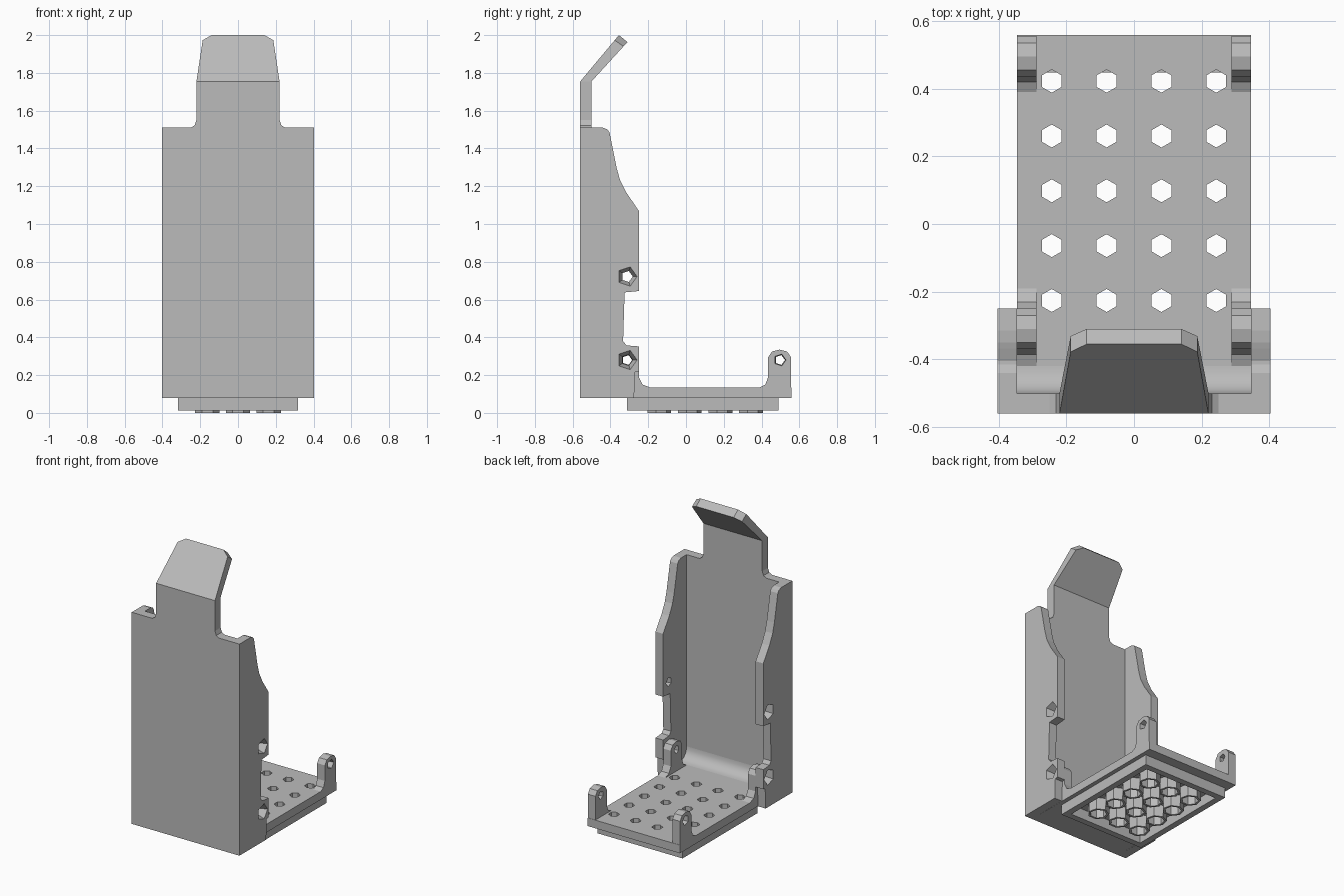
import bpy, bmesh, math
from mathutils import Matrix, Vector

if "Cube" in bpy.data.objects:
    bpy.data.objects.remove(bpy.data.objects["Cube"], do_unlink=True)

grey = bpy.data.materials.new("light_grey")
grey.use_nodes = True
grey.diffuse_color = (0.5, 0.5, 0.5, 1)
grey.node_tree.nodes["Principled BSDF"].inputs["Base Color"].default_value = grey.diffuse_color


def finish(name, bm):
    bmesh.ops.recalc_face_normals(bm, faces=bm.faces)
    mesh = bpy.data.meshes.new(name)
    bm.to_mesh(mesh)
    bm.free()
    mesh.materials.append(grey)
    obj = bpy.data.objects.new(name, mesh)
    bpy.context.collection.objects.link(obj)
    return obj


def loft(name, ring_a, ring_b):
    """Solid between two matching outlines."""
    bm = bmesh.new()
    a = [bm.verts.new(p) for p in ring_a]
    b = [bm.verts.new(p) for p in ring_b]
    bm.faces.new(a)
    bm.faces.new(b[::-1])
    for i in range(len(a)):
        j = (i + 1) % len(a)
        bm.faces.new((a[i], b[i], b[j], a[j]))
    return finish(name, bm)


def side_prism(name, profile, x0, x1):
    """Extrude a (y, z) profile along x."""
    return loft(name, [(x0, y, z) for y, z in profile], [(x1, y, z) for y, z in profile])


def box(name, x, y0, y1, z0, z1):
    return side_prism(name, [(y0, z0), (y1, z0), (y1, z1), (y0, z1)], -x, x)


def cones(name, spots, axis, r1, r2, depth, sides):
    """Several cones or cylinders in one mesh, pointing along axis."""
    bm = bmesh.new()
    turn = Vector((0, 0, 1)).rotation_difference(Vector(axis)).to_matrix().to_4x4()
    for p in spots:
        bmesh.ops.create_cone(bm, cap_ends=True, segments=sides, radius1=r1, radius2=r2,
                              depth=depth, matrix=Matrix.Translation(p) @ turn)
    return finish(name, bm)


def cut(obj, cutter):
    mod = obj.modifiers.new("cut", "BOOLEAN")
    mod.operation = "DIFFERENCE"
    mod.solver = "EXACT"
    mod.object = cutter
    cutter.hide_render = True
    bpy.context.view_layer.objects.active = obj
    bpy.ops.object.modifier_apply(modifier=mod.name)
    bpy.data.objects.remove(cutter, do_unlink=True)


# Back panel with a filleted step up to the tongue
half = [(0.4, 0.08), (0.4, 1.51), (0.25, 1.51), (0.23, 1.522), (0.22, 1.55), (0.22, 1.755)]
outline = half + [(-x, z) for x, z in reversed(half)]
loft("back_panel", [(x, -0.56, z) for x, z in outline], [(x, -0.5, z) for x, z in outline])

# Tongue tip, leaning inwards with clipped corners
tip = [(0.22, 0), (0.187, 0.89), (0.14, 1)]
tip += [(-x, t) for x, t in reversed(tip)]
outer = Vector((0, -0.56, 1.755)), Vector((0, -0.355, 2.0))
inner = Vector((0, -0.5, 1.755)), Vector((0, -0.31, 1.963))
loft("tongue_tip", *[[ends[0].lerp(ends[1], t) + Vector((x, 0, 0)) for x, t in tip]
                     for ends in (outer, inner)])

# Perforated floor
pitch = 0.162
floor = box("floor", 0.345, -0.52, 0.558, 0.08, 0.135)
holes = [((i - 1.5) * pitch, 0.098 + (j - 2) * pitch, 0.1) for i in range(4) for j in range(5)]
cut(floor, cones("floor_hole_cutter", holes, (0, 0, 1), 0.034, 0.034, 0.2, 6))

# Curved joint where the floor meets the back panel
arc = [(-0.42 - 0.08 * math.sin(a), 0.215 - 0.08 * math.cos(a))
       for a in (k * math.pi / 12 for k in range(7))]
cove = side_prism("floor_cove", arc + [(-0.52, 0.215), (-0.52, 0.1), (-0.42, 0.1)], -0.345, 0.345)
bpy.ops.object.select_all(action="DESELECT")
cove.select_set(True)
bpy.context.view_layer.objects.active = cove
bpy.ops.object.shade_smooth_by_angle()

# Hollow foot frame under the floor, with tubes between the holes
frame = box("foot_frame", 0.317, -0.312, 0.49, 0.012, 0.085)
cut(frame, box("foot_cutter", 0.275, -0.27, 0.448, -0.1, 0.2))
centres = [((i - 1) * pitch, 0.098 + (j - 1.5) * pitch, 0.042) for i in range(3) for j in range(4)]
tubes = cones("foot_tubes", centres, (0, 0, 1), 0.066, 0.066, 0.084, 7)
cut(tubes, cones("tube_cutter", centres, (0, 0, 1), 0.051, 0.051, 0.16, 7))

wall = [(-0.56, 0.08), (-0.275, 0.08), (-0.27, 0.215), (-0.25, 0.22), (-0.25, 0.352),
        (-0.315, 0.357), (-0.333, 0.38), (-0.325, 0.638), (-0.25, 0.645), (-0.25, 1.07),
        (-0.315, 1.165), (-0.35, 1.235), (-0.368, 1.3), (-0.405, 1.485), (-0.415, 1.5),
        (-0.44, 1.51), (-0.56, 1.51)]
rear_ear = [(0.39, 0.11), (0.39, 0.135), (0.42, 0.15), (0.435, 0.19), (0.435, 0.295),
            (0.455, 0.325), (0.495, 0.335), (0.535, 0.325), (0.556, 0.295), (0.556, 0.11)]
front_ear = [(-0.19, 0.11), (-0.19, 0.135), (-0.23, 0.15), (-0.25, 0.19), (-0.25, 0.295),
             (-0.27, 0.325), (-0.31, 0.335), (-0.35, 0.325), (-0.37, 0.295), (-0.37, 0.19),
             (-0.385, 0.15), (-0.42, 0.135), (-0.42, 0.11)]

for name, s in (("left", 1), ("right", -1)):
    # Side wall with countersunk pivot holes
    side = side_prism(name + "_wall", wall, s * 0.346, s * 0.403)
    cut(side, cones("pivot_cutter", [(s * 0.37, -0.312, z) for z in (0.28, 0.722)],
                    (s, 0, 0), 0.02, 0.06, 0.1, 5))
    # Hinge ears standing on the floor
    for part, profile, y in (("rear", rear_ear, 0.497), ("front", front_ear, -0.312)):
        ear = side_prism(f"{name}_{part}_ear", profile, s * 0.288, s * 0.345)
        cut(ear, cones("ear_cutter", [(s * 0.32, y, 0.28)], (s, 0, 0), 0.025, 0.035, 0.1, 5))
